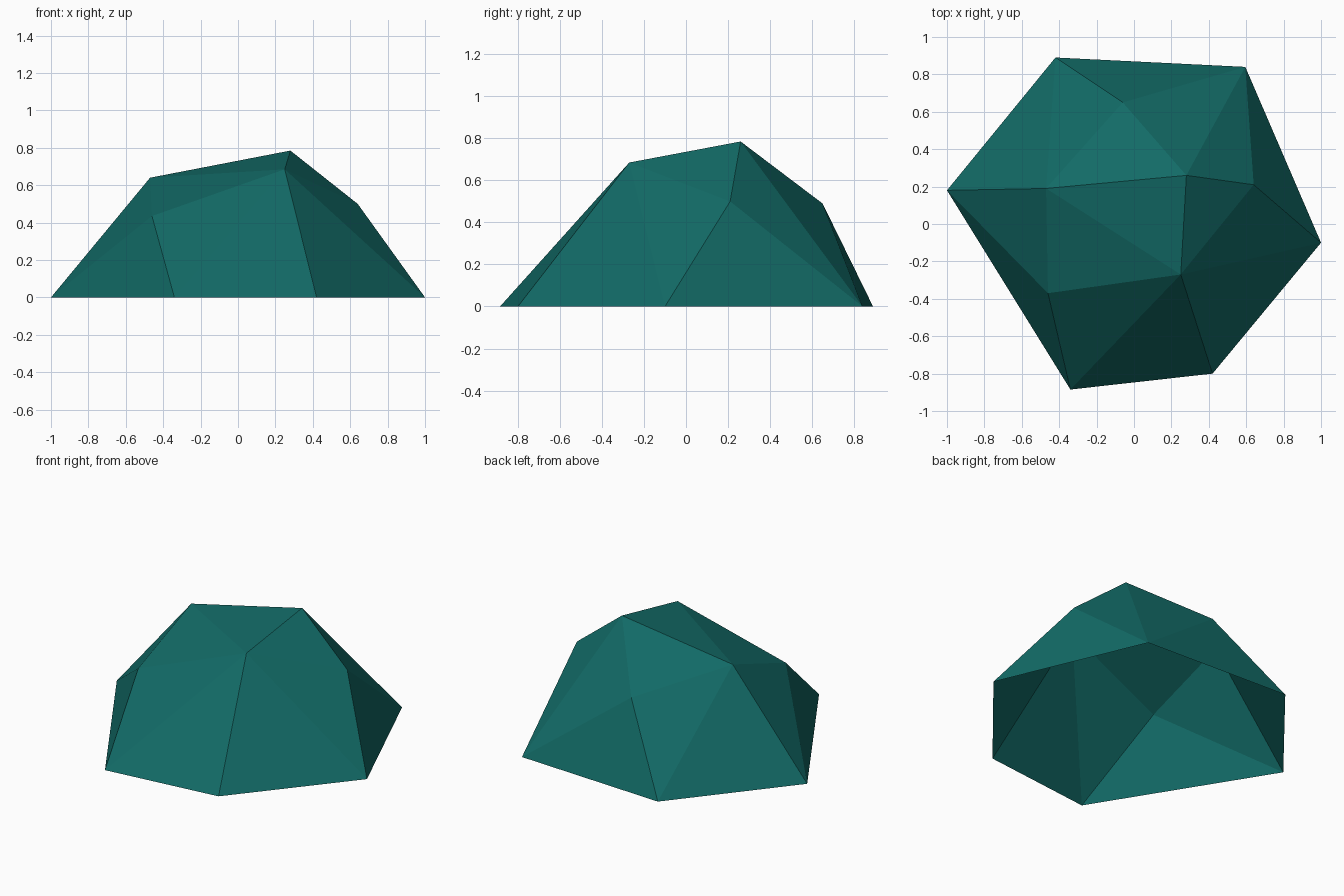
import bpy
import bmesh

cube = bpy.data.objects.get("Cube")
if cube:
    bpy.data.objects.remove(cube, do_unlink=True)

# Teal stone colour
teal = bpy.data.materials.new("dark_teal")
teal.use_nodes = True
colour = (0.006, 0.145, 0.133, 1.0)
teal.diffuse_color = colour
teal.node_tree.nodes["Principled BSDF"].inputs["Base Color"].default_value = colour

# Ground outline and upper corners of the faceted rock
outline = [(-1.0, 0.18), (-0.34, -0.885), (0.42, -0.80),
           (1.0, -0.10), (0.595, 0.84), (-0.42, 0.89)]
crown = [(-0.47, 0.19, 0.64), (0.28, 0.26, 0.785), (0.25, -0.27, 0.685),
         (0.64, 0.21, 0.50), (-0.06, 0.65, 0.49), (-0.46, -0.37, 0.435)]

# Wrap the corners in a convex shell
bm = bmesh.new()
for x, y in outline:
    bm.verts.new((x, y, 0.0))
for corner in crown:
    bm.verts.new(corner)
bmesh.ops.convex_hull(bm, input=list(bm.verts))
bmesh.ops.recalc_face_normals(bm, faces=list(bm.faces))

# Open the underside
base = [f for f in bm.faces if all(v.co.z < 0.001 for v in f.verts)]
bmesh.ops.delete(bm, geom=base, context='FACES')

mesh = bpy.data.meshes.new("rock")
bm.to_mesh(mesh)
bm.free()
mesh.materials.append(teal)
rock = bpy.data.objects.new("rock", mesh)
bpy.context.collection.objects.link(rock)
